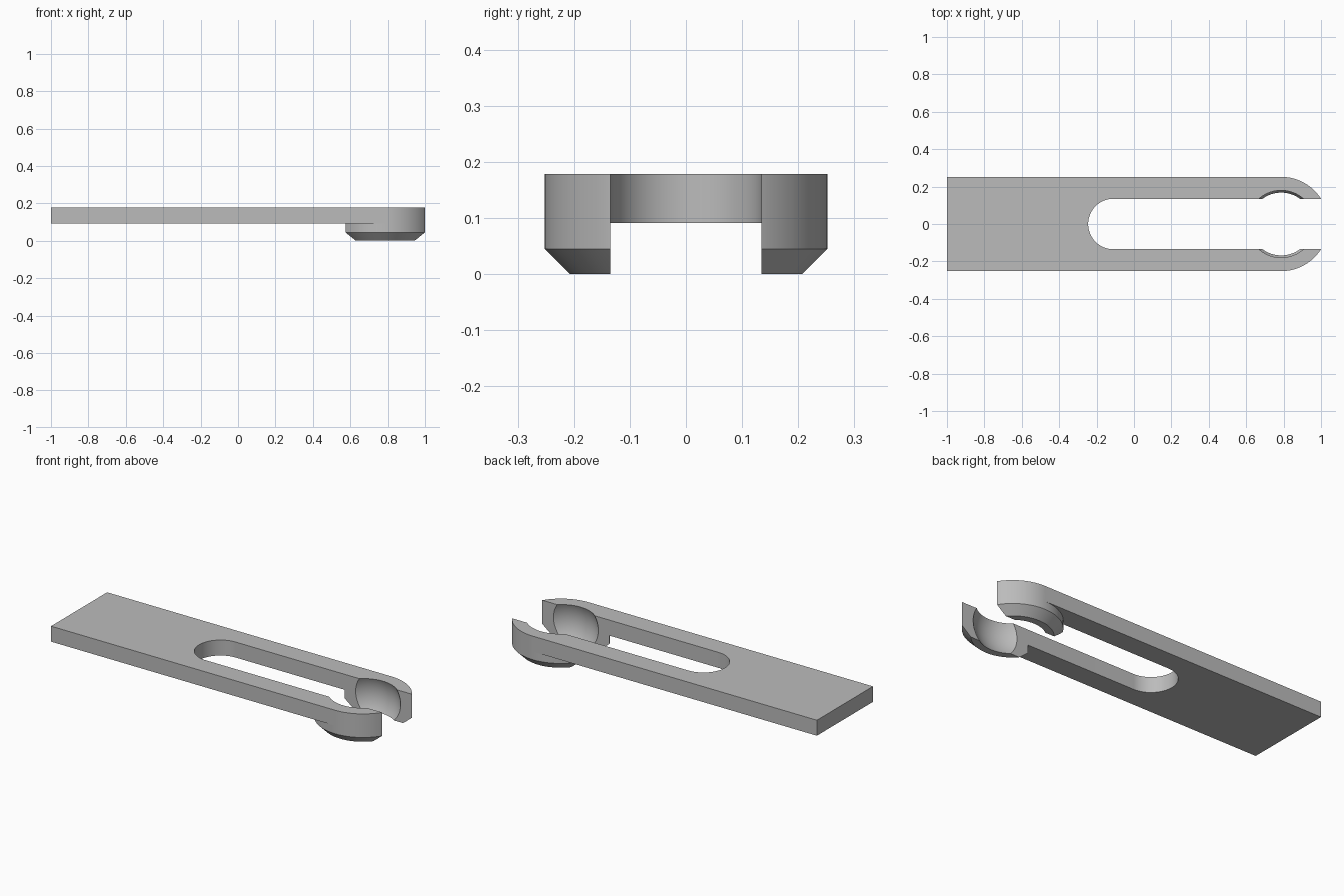
import bpy, bmesh, math

cube = bpy.data.objects.get("Cube")
if cube:
    bpy.data.objects.remove(cube, do_unlink=True)

TOP, UNDER, CHAMFER = 0.179, 0.091, 0.045   # heights
HALF, SLOT = 0.252, 0.135                   # half widths of plate and slot
PAD_X, SLOT_X = 0.787, -0.11                # centres of pad and slot end
SOCKET_R, SOCKET_Z = 0.196, 0.101
SIDES = 96

grey = bpy.data.materials.new("light_grey")
grey.use_nodes = True
colour = (0.5, 0.5, 0.5, 1)
grey.diffuse_color = colour
grey.node_tree.nodes["Principled BSDF"].inputs["Base Color"].default_value = colour


def finish(name, bm, x=0.0, z=0.0):
    bmesh.ops.recalc_face_normals(bm, faces=bm.faces)
    mesh = bpy.data.meshes.new(name)
    bm.to_mesh(mesh)
    bm.free()
    mesh.materials.append(grey)
    ob = bpy.data.objects.new(name, mesh)
    ob.location = (x, 0, z)
    bpy.context.collection.objects.link(ob)
    return ob


def prism(name, outline, z0, z1):
    bm = bmesh.new()
    face = bm.faces.new([bm.verts.new((x, y, z0)) for x, y in outline])
    up = bmesh.ops.extrude_face_region(bm, geom=[face])["geom"]
    bmesh.ops.translate(bm, vec=(0, 0, z1 - z0),
                        verts=[v for v in up if isinstance(v, bmesh.types.BMVert)])
    return finish(name, bm)


def turned(name, profile, x):
    # Stack of rings capped at both ends
    bm = bmesh.new()
    rings = []
    for r, z in profile:
        rings.append([bm.verts.new((r * math.cos(a), r * math.sin(a), z))
                      for a in (math.tau * i / SIDES for i in range(SIDES))])
    for low, high in zip(rings, rings[1:]):
        for i in range(SIDES):
            j = (i + 1) % SIDES
            bm.faces.new((low[i], low[j], high[j], high[i]))
    bm.faces.new(rings[0])
    bm.faces.new(rings[-1])
    return finish(name, bm, x)


def boolean(target, tool, operation):
    mod = target.modifiers.new(tool.name, "BOOLEAN")
    mod.operation, mod.solver, mod.object = operation, "EXACT", tool
    bpy.context.view_layer.objects.active = target
    bpy.ops.object.modifier_apply(modifier=mod.name)
    bpy.data.objects.remove(tool, do_unlink=True)


# Flat plate
plate = prism("forked_plate", [(-1, -HALF), (PAD_X, -HALF), (PAD_X, HALF), (-1, HALF)],
              UNDER, TOP)

# Round chamfered pad at the open end
pad = turned("round_pad", [(HALF - CHAMFER, 0), (HALF, CHAMFER), (HALF, TOP)], PAD_X)
boolean(plate, pad, "UNION")

# Open slot with a round inner end
arc = [math.pi * (0.5 + i / 48) for i in range(49)]
slot_outline = [(SLOT_X + SLOT * math.cos(a), SLOT * math.sin(a)) for a in arc]
slot = prism("slot_cutter", slot_outline + [(1.2, -SLOT), (1.2, SLOT)], -0.1, 0.3)
boolean(plate, slot, "DIFFERENCE")

# Spherical socket between the two jaws
bm = bmesh.new()
bmesh.ops.create_uvsphere(bm, u_segments=SIDES, v_segments=48, radius=SOCKET_R)
socket = finish("socket_cutter", bm, PAD_X, SOCKET_Z)
boolean(plate, socket, "DIFFERENCE")

plate.select_set(True)
bpy.context.view_layer.objects.active = plate
bpy.ops.object.shade_smooth_by_angle(angle=math.radians(30))
